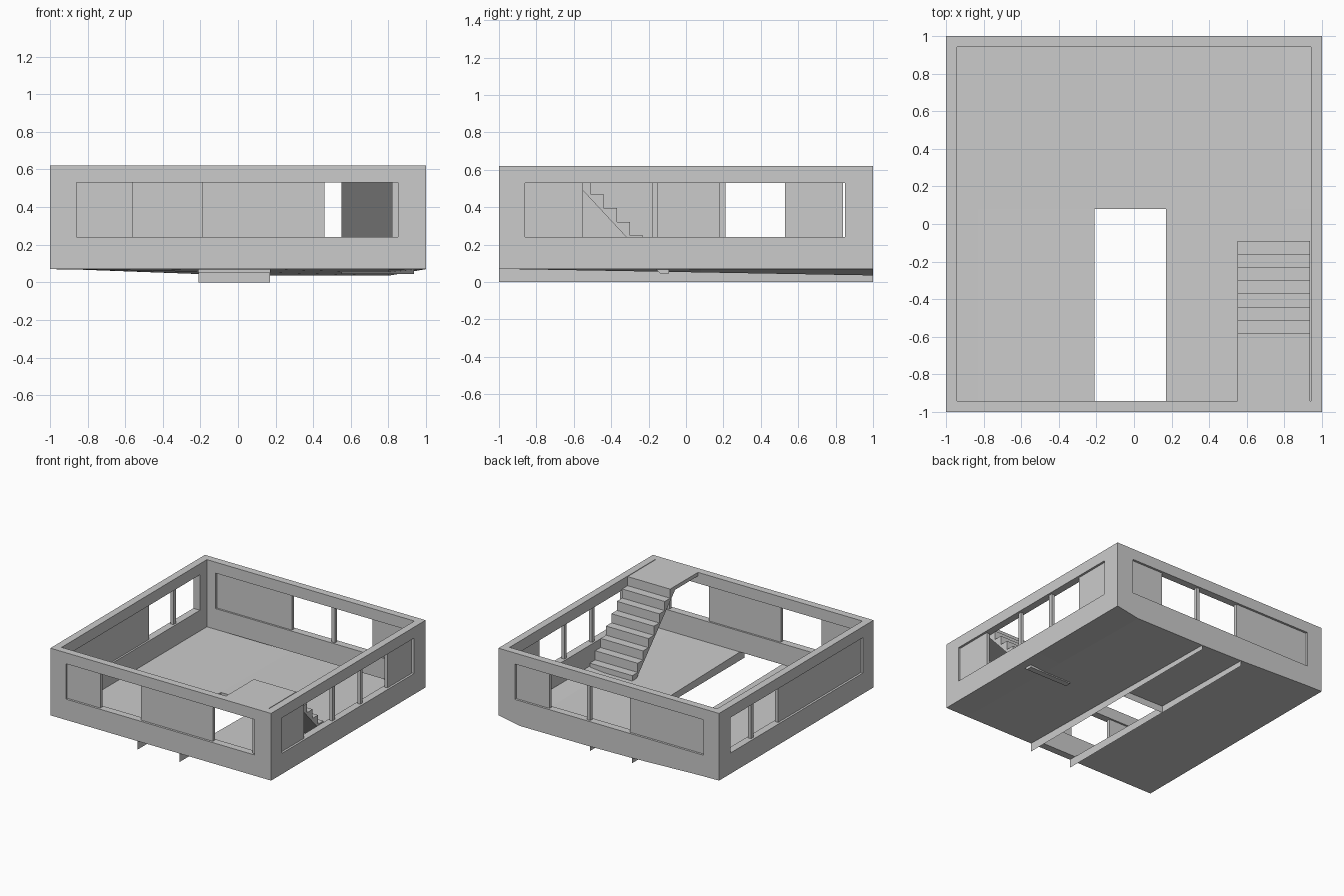
import bpy

if "Cube" in bpy.data.objects:
    bpy.data.objects.remove(bpy.data.objects["Cube"])

WALL = 0.06
Z0, Z1 = 0.07, 0.62          # wall bottom and top
S0, S1 = 0.24, 0.53          # window sill and head
W0, W1 = -0.86, 0.85         # window band ends


def mesh(name, verts, faces):
    me = bpy.data.meshes.new(name)
    me.from_pydata(verts, [], faces)
    me.update()
    ob = bpy.data.objects.new(name, me)
    bpy.context.collection.objects.link(ob)
    return ob


def prism(name, profile, x0, x1):
    """Extrude a (y, z) outline, listed counter-clockwise, along x."""
    n = len(profile)
    verts = [(x, y, z) for x in (x0, x1) for y, z in profile]
    faces = [tuple(reversed(range(n))), tuple(range(n, 2 * n))]
    faces += [(i, (i + 1) % n, n + (i + 1) % n, n + i) for i in range(n)]
    return mesh(name, verts, faces)


def box(name, x0, x1, y0, y1, z0, z1):
    return prism(name, [(y0, z0), (y1, z0), (y1, z1), (y0, z1)], x0, x1)


# Outer walls: block with the room and the window bands cut through
walls = box("walls", -1, 1, -1, 1, Z0, Z1)
inner = 1 - WALL
cutters = [
    box("room_cutter", -inner, inner, -inner, inner, -0.5, 1.5),
    box("front_back_window_cutter", W0, W1, -1.5, 1.5, S0, S1),
    box("side_window_cutter", -1.5, 1.5, W0, W1, S0, S1),
]
bpy.context.view_layer.objects.active = walls
for c in cutters:
    c.hide_render = True
    m = walls.modifiers.new("cut", "BOOLEAN")
    m.operation, m.solver, m.object = "DIFFERENCE", "EXACT", c
    bpy.ops.object.modifier_apply(modifier=m.name)
    bpy.data.objects.remove(c, do_unlink=True)


# Window panels and posts: (start, end) along each wall
def infill(side, spans):
    for i, (a, b) in enumerate(spans):
        d0, d1 = 0.955, 0.982
        name = f"{side}_{'post' if b - a < 0.1 else 'panel'}_{i}"
        if side in ("front", "back"):
            y = sorted((-d0, -d1)) if side == "front" else (d0, d1)
            box(name, a, b, *y, S0, S1)
        else:
            x = sorted((-d0, -d1)) if side == "left" else (d0, d1)
            box(name, *x, a, b, S0, S1)


infill("front", [(W0, -0.56), (-0.19, 0.46), (0.82, W1)])
infill("back", [(W0, -0.18), (0.18, 0.21), (0.55, W1)])
infill("right", [(W0, -0.55), (-0.18, -0.15), (0.18, 0.21), (0.53, 0.84)])
infill("left", [(W0, 0.21), (0.53, 0.56)])

# Floor: thin sheet sagging towards the back, with a front opening
XS = [-1, -0.83, -0.21, 0.17, 0.8, 1]
BACK_Z = [0.07, 0.067, 0.044, 0.037, 0.035, 0.07]
YS = [-1, -0.94, 0.08, 1]


def floor_z(i, y):
    return Z0 + (BACK_Z[i] - Z0) * (y + 1) / 2


n = len(XS)
verts = [(x, y, floor_z(i, y)) for y in YS for i, x in enumerate(XS)]
faces = [(j * n + i, j * n + i + 1, (j + 1) * n + i + 1, (j + 1) * n + i)
         for j in range(3) for i in range(n - 1) if not (i == 2 and j == 1)]
mesh("floor", verts, faces)

# Skirt closing the back wall down to the floor
mesh("back_skirt",
     [(x, 1, z) for x, z in zip(XS, BACK_Z)] + [(0.8, 1, Z0), (-0.83, 1, Z0)],
     [(0, 7, 6, 5, 4, 3, 2, 1)])

# Beams under the floor and the header closing the opening
for name, i in (("left_beam", 2), ("right_beam", 3)):
    x = XS[i]
    mesh(name, [(x, -1, 0), (x, 1, 0), (x, 1, floor_z(i, 1)), (x, -1, floor_z(i, -1))],
         [(0, 1, 2, 3)])
mesh("opening_header",
     [(XS[2], 0.08, 0), (XS[3], 0.08, 0),
      (XS[3], 0.08, floor_z(3, 0.08)), (XS[2], 0.08, floor_z(2, 0.08))],
     [(0, 1, 2, 3)])

# Staircase with a landing on the front wall
RUN, RISE = 0.07, 0.0745
profile = [(-0.94, 0.59), (-0.645, 0.59), (-0.138, 0.045), (-0.09, 0.045)]
for k in range(8):
    y, z = -0.09 - k * RUN, Z1 - (7 - k) * RISE
    profile += [(y, z), (y - RUN, z)]
profile[-1] = (-0.94, Z1)
prism("staircase", profile, 0.55, 0.935)
